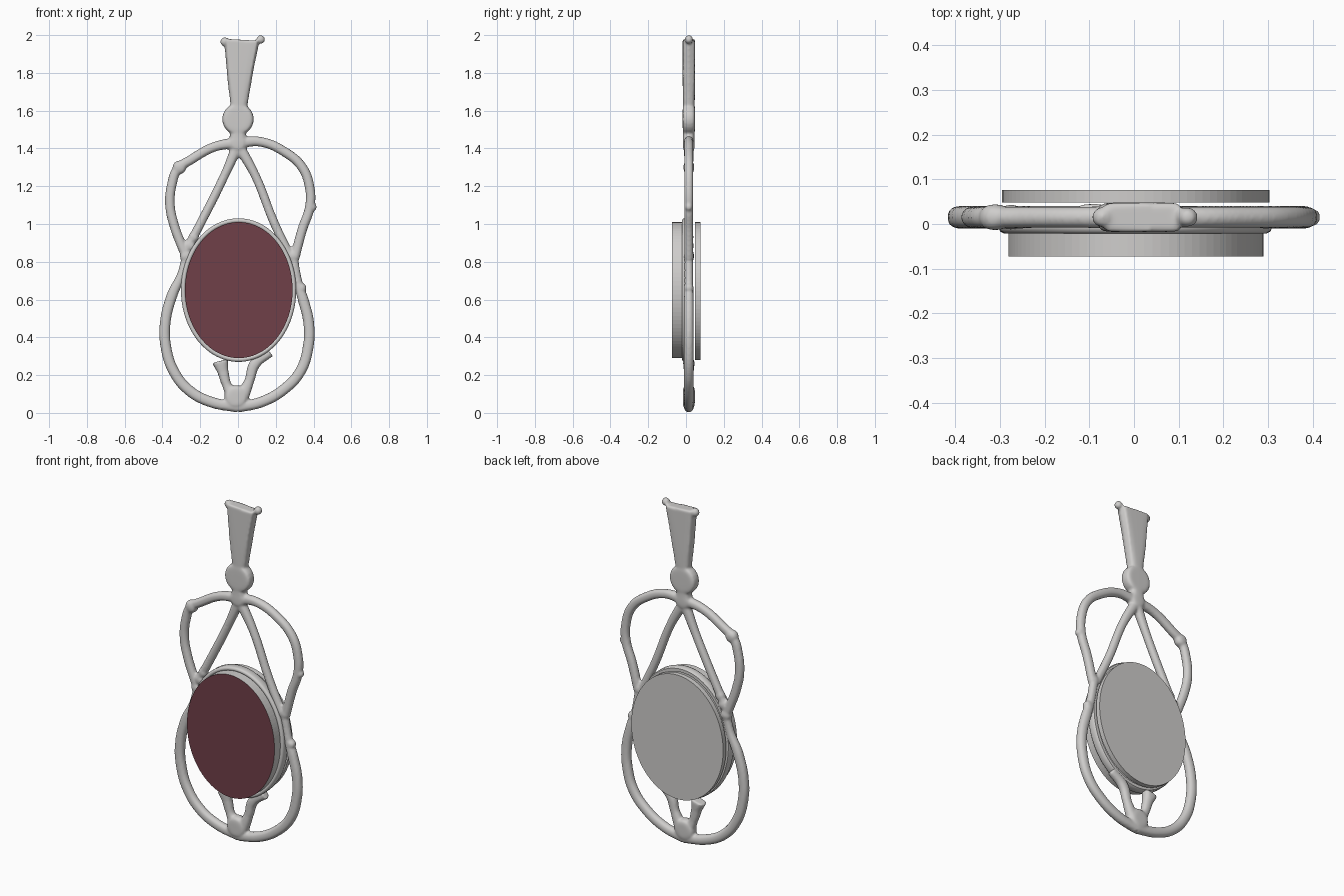
import bpy, bmesh, math
from mathutils import Matrix, Vector

cube = bpy.data.objects.get("Cube")
if cube:
    bpy.data.objects.remove(cube, do_unlink=True)


def material(name, rgb):
    mat = bpy.data.materials.new(name)
    mat.use_nodes = True
    mat.diffuse_color = (*rgb, 1)
    mat.node_tree.nodes["Principled BSDF"].inputs["Base Color"].default_value = (*rgb, 1)
    return mat


silver = material("silver grey", (0.62, 0.61, 0.60))
wine = material("wine red", (0.16, 0.05, 0.065))


def add_object(name, bm, materials):
    bmesh.ops.recalc_face_normals(bm, faces=bm.faces[:])
    mesh = bpy.data.meshes.new(name)
    bm.to_mesh(mesh)
    bm.free()
    for mat in materials:
        mesh.materials.append(mat)
    obj = bpy.data.objects.new(name, mesh)
    bpy.context.collection.objects.link(obj)
    return obj


# Wire centrelines in the x, z plane
left_upper_loop = [(0, 1.43), (-.12, 1.41), (-.25, 1.34), (-.32, 1.29), (-.35, 1.21),
                   (-.36, 1.1), (-.34, 1), (-.3, .89), (-.27, .82)]
left_lower_loop = [(-.27, .84), (-.3, .73), (-.35, .62), (-.386, .47), (-.38, .34),
                   (-.34, .22), (-.26, .12), (-.15, .06), (0, .03)]
right_upper_loop = [(0, 1.43), (.12, 1.435), (.25, 1.38), (.34, 1.3), (.38, 1.19),
                    (.38, 1.09), (.34, .97), (.3, .82)]
right_lower_loop = [(.29, .84), (.32, .68), (.345, .6), (.375, .47), (.37, .34),
                    (.33, .22), (.25, .13), (.13, .06), (0, .03)]
left_strut = [(0, 1.42), (-.07, 1.26), (-.2, 1), (-.28, .85)]
right_strut = [(0, 1.42), (.09, 1.26), (.19, 1.01), (.28, .82)]
left_foot = [(-.01, .06), (-.06, .15), (-.08, .22), (-.095, .275)]
right_foot = [(.01, .06), (.06, .17), (.09, .26), (.17, .32)]
bail = [(0, 1.42), (0, 1.5), (.005, 1.63), (.01, 1.8), (.02, 1.975)]

wires = bpy.data.curves.new("wire_paths", "CURVE")
wires.dimensions = "3D"
wires.bevel_depth = 1
wires.bevel_resolution = 4
wires.resolution_u = 8
wires.use_fill_caps = True


def wire(path, radii):
    spline = wires.splines.new("BEZIER")
    spline.bezier_points.add(len(path) - 1)
    for i, (point, (x, z)) in enumerate(zip(spline.bezier_points, path)):
        point.co = (x, 0, z)
        point.handle_left_type = point.handle_right_type = "AUTO"
        point.radius = radii[min(i, len(radii) - 1)]


for path in (left_upper_loop, right_upper_loop):
    wire(path, [.03, .026])
for path in (left_lower_loop, right_lower_loop):
    wire(path, [.024, .024, .029])
for path in (left_strut, right_strut):
    wire(path, [.03, .024])
wire(left_foot, [.04, .025, .03, .044])
wire(right_foot, [.04, .026, .03, .025])
wire(bail, [.05, .04, .046, .07, .095])

# Turn the wires into one mesh and add the knobs and solder beads
path_object = bpy.data.objects.new("wire_paths", wires)
bpy.context.collection.objects.link(path_object)
graph = bpy.context.evaluated_depsgraph_get()
tubes = bpy.data.meshes.new_from_object(path_object.evaluated_get(graph))
bm = bmesh.new()
bm.from_mesh(tubes)
bpy.data.objects.remove(path_object, do_unlink=True)
bpy.data.meshes.remove(tubes)
bmesh.ops.remove_doubles(bm, verts=bm.verts[:], dist=1e-5)

beads = [(0, 1.555, .084), (0, 1.43, .05), (-.01, .085, .062), (-.07, 1.965, .024),
         (.12, 1.977, .023), (-.31, 1.3, .036), (.395, 1.09, .022), (.335, .66, .028),
         (-.235, .93, .028), (-.255, .885, .03), (-.275, .83, .033), (.295, .83, .03)]
for x, z, r in beads:
    bmesh.ops.create_uvsphere(bm, u_segments=20, v_segments=12, radius=r,
                              matrix=Matrix.Translation((x, 0, z)))

# Flatten everything softly to the thickness of the wire
for v in bm.verts:
    v.co.y = v.co.y / (1 + abs(v.co.y / .033) ** 4) ** .25 + .015

frame = add_object("wire_frame", bm, [silver])
blend = frame.modifiers.new("blend_joints", "REMESH")
blend.mode = "VOXEL"
blend.voxel_size = .007
blend.use_smooth_shade = True
relax = frame.modifiers.new("soften_joints", "SMOOTH")
relax.factor = .5
relax.iterations = 4


def oval_slab(name, centre, half_width, half_height, front, back, materials):
    bm = bmesh.new()
    bmesh.ops.create_cone(bm, cap_ends=True, segments=96, radius1=1, radius2=1, depth=1)
    bmesh.ops.rotate(bm, verts=bm.verts[:], matrix=Matrix.Rotation(math.pi / 2, 3, "X"))
    bmesh.ops.scale(bm, verts=bm.verts[:], vec=(half_width, back - front, half_height))
    bmesh.ops.translate(bm, verts=bm.verts[:],
                        vec=(centre[0], (front + back) / 2, centre[1]))
    obj = add_object(name, bm, materials)
    for face in obj.data.polygons:
        if len(materials) > 1 and face.normal.y < -.9:
            face.material_index = 1
    return obj


# Stone with a coloured front face, and the backing plate
oval_slab("stone", (.004, .65), .285, .36, -.073, 0, [silver, wine])
oval_slab("back_plate", (.004, .645), .299, .365, .048, .076, [silver])

# Bezel: a rounded band swept around the oval
section = [(.282, -.012), (.286, -.019), (.294, -.021), (.302, -.017), (.305, -.009),
           (.305, .024), (.3, .03), (.282, .03)]
bm = bmesh.new()
rings = []
count = 96
for i in range(count):
    a = math.tau * i / count
    rings.append([bm.verts.new(Vector((.003 + r * math.cos(a), y,
                                       .65 + (r + .075) * math.sin(a))))
                  for r, y in section])
for i, ring in enumerate(rings):
    after = rings[(i + 1) % count]
    for j in range(len(section)):
        k = (j + 1) % len(section)
        bm.faces.new((ring[j], ring[k], after[k], after[j]))
bezel = add_object("bezel", bm, [silver])

bpy.ops.object.select_all(action="DESELECT")
bezel.select_set(True)
bpy.context.view_layer.objects.active = bezel
bpy.ops.object.shade_smooth_by_angle(angle=math.radians(50))
